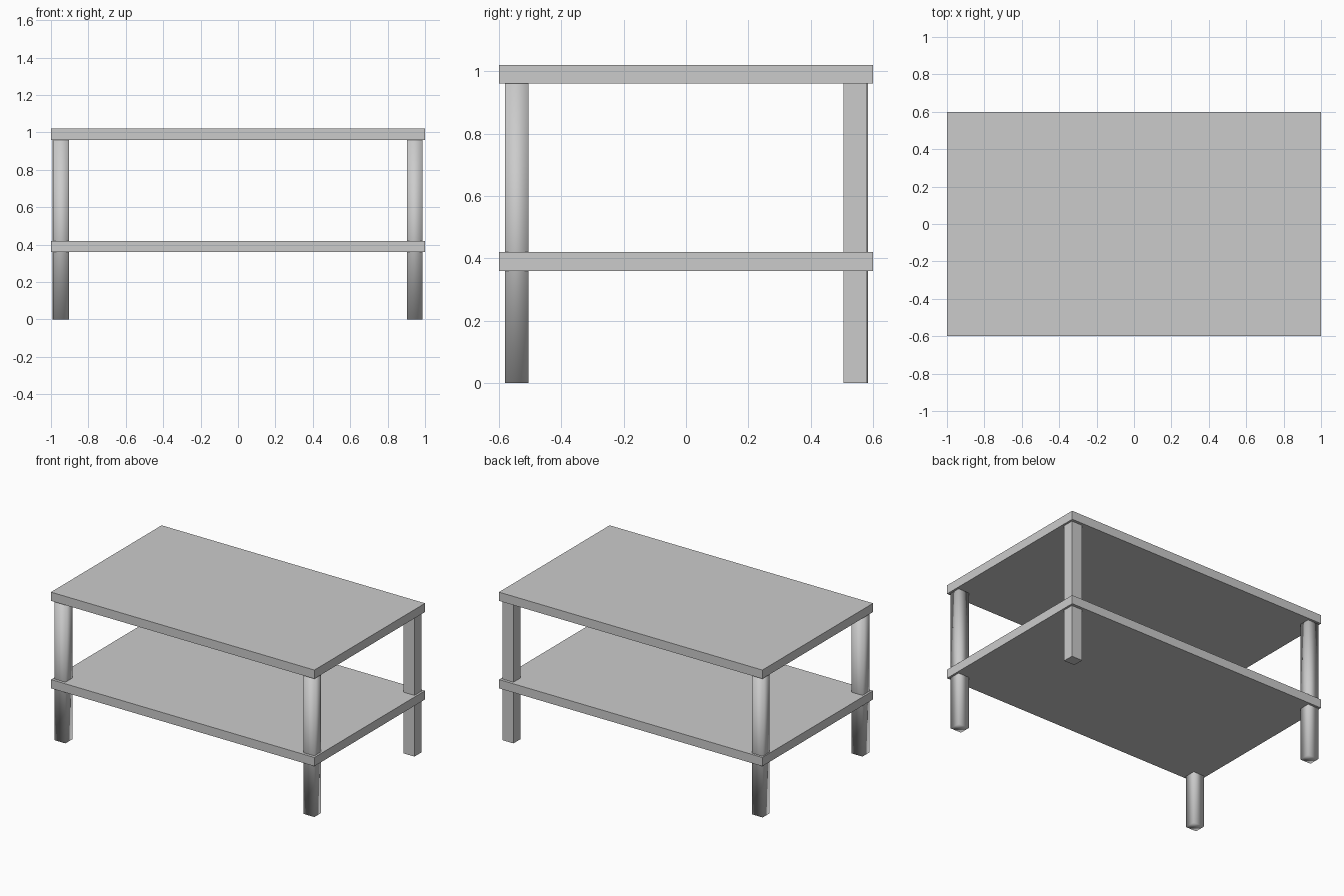
import bpy

if "Cube" in bpy.data.objects:
    bpy.data.objects.remove(bpy.data.objects["Cube"])


def box(name, centre, size, smooth=False):
    bpy.ops.mesh.primitive_cube_add(size=1, location=centre)
    ob = bpy.context.object
    ob.name = name
    ob.scale = size
    bpy.ops.object.transform_apply(location=False, rotation=False, scale=True)
    if smooth:
        bpy.ops.object.shade_smooth()
    return ob


# Two identical boards: table top and lower shelf
for name, z in (("table_top", 0.99), ("lower_shelf", 0.39)):
    box(name, (0, 0, z), (2.0, 1.2, 0.06))

# Four square legs, three of them smooth shaded, running up to the table top
LEG_X, LEG_Y, LEG_H = 0.082, 0.075, 0.96
legs = (
    ("front_left_leg", -0.945, -0.543, True),
    ("front_right_leg", 0.945, -0.543, True),
    ("back_left_leg", -0.95, 0.547, True),
    ("back_right_leg", 0.945, 0.543, False),
)
for name, x, y, smooth in legs:
    box(name, (x, y, LEG_H / 2), (LEG_X, LEG_Y, LEG_H), smooth)
